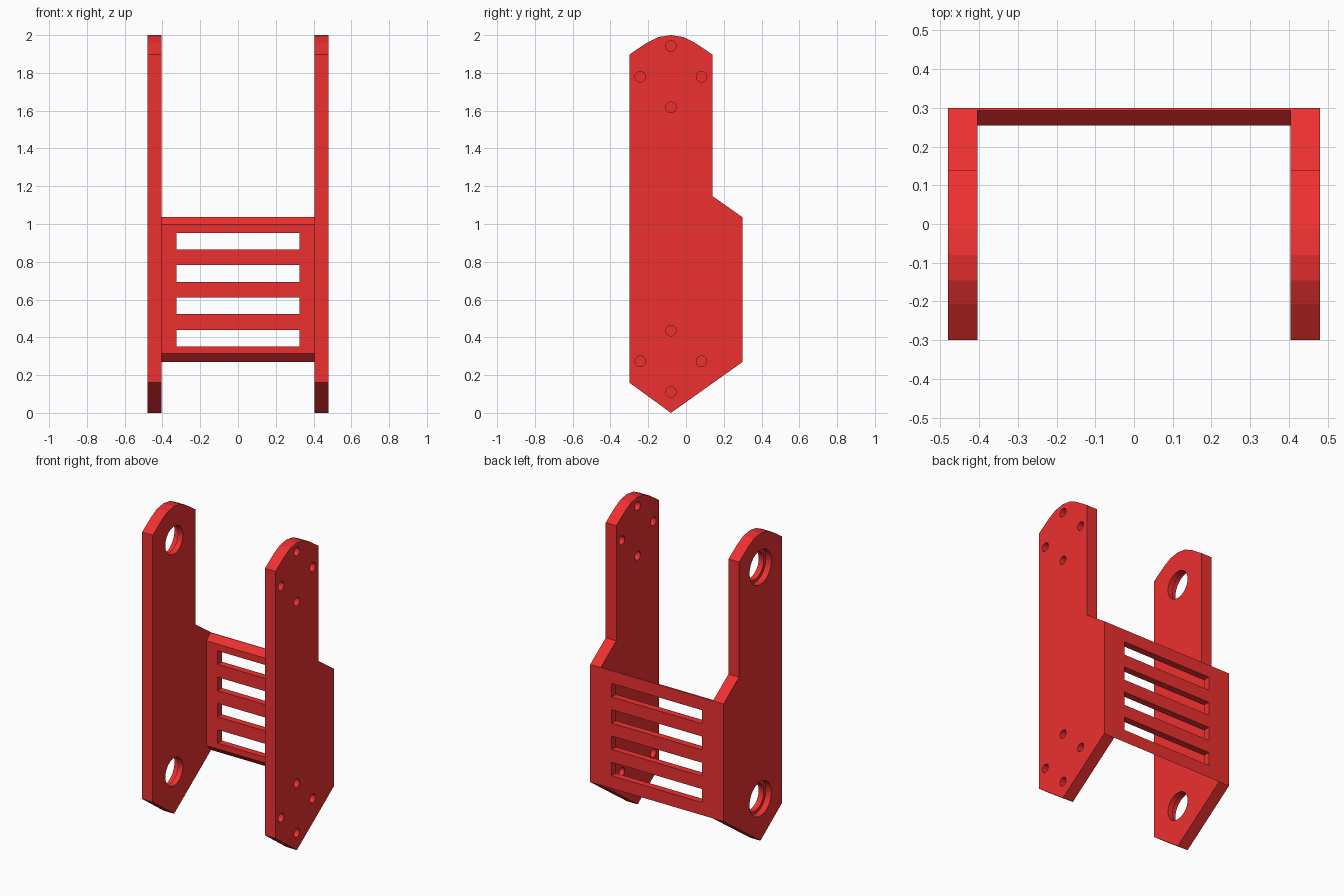
import bpy
from math import sin, cos, pi, radians

if "Cube" in bpy.data.objects:
    bpy.data.objects.remove(bpy.data.objects["Cube"])

red = bpy.data.materials.new("red")
red.diffuse_color = (0.85, 0.03, 0.03, 1)
red.use_nodes = True
red.node_tree.nodes["Principled BSDF"].inputs["Base Color"].default_value = red.diffuse_color

HUB_Y, TOP_Z, LOW_Z = -0.08, 1.78, 0.273   # bearing centres on the plates
X_IN, X_OUT = 0.404, 0.48


def prism(name, profile, x0, x1):
    """Extrude a (y, z) profile along x."""
    n = len(profile)
    verts = [(x, y, z) for x in (x0, x1) for y, z in profile]
    faces = [list(range(n))[::-1], list(range(n, 2 * n))]
    faces += [[i, (i + 1) % n, n + (i + 1) % n, n + i] for i in range(n)]
    me = bpy.data.meshes.new(name)
    me.from_pydata(verts, [], faces)
    me.materials.append(red)
    ob = bpy.data.objects.new(name, me)
    bpy.context.collection.objects.link(ob)
    return ob


def circle(y, z, r, n):
    return [(y + r * cos(2 * pi * i / n), z + r * sin(2 * pi * i / n)) for i in range(n)]


def cut(ob, profile, x0, x1):
    """Subtract an extruded profile and discard the cutter."""
    cutter = prism("cutter", profile, x0, x1)
    cutter.hide_render = True
    mod = ob.modifiers.new("cut", 'BOOLEAN')
    mod.operation, mod.solver, mod.object = 'DIFFERENCE', 'EXACT', cutter
    bpy.context.view_layer.objects.active = ob
    bpy.ops.object.modifier_apply(modifier=mod.name)
    bpy.data.objects.remove(cutter)


# Side plate outline: pointed foot, stepped back edge, rounded top
outline = [(-0.30, 0.16), (HUB_Y, 0.0), (0.30, 0.27), (0.30, 1.035), (0.14, 1.148), (0.14, 1.897)]
for a in (35, 17.5, 0, -17.5, -35):
    outline.append((HUB_Y + 0.22 * sin(radians(a)), TOP_Z + 0.22 * cos(radians(a))))
outline.append((-0.30, 1.897))

right_plate = prism("right_side_plate", outline, X_IN, X_OUT)
left_plate = prism("left_side_plate", outline, -X_OUT, -X_IN)

for z in (LOW_Z, TOP_Z):
    # Four screw holes around each hub on the right plate
    for dy, dz in ((1, 0), (0, 1), (-1, 0), (0, -1)):
        cut(right_plate, circle(HUB_Y + 0.162 * dy, z + 0.162 * dz, 0.028, 20), X_IN - 0.1, X_OUT + 0.1)
    # Stepped bearing hole on the left plate
    cut(left_plate, circle(HUB_Y, z, 0.09, 40), -X_OUT - 0.1, -X_IN + 0.1)
    cut(left_plate, circle(HUB_Y, z, 0.112, 40), -X_OUT - 0.1, -X_OUT + 0.04)

# Slotted back panel joining the plates
panel = prism("back_panel", [(0.255, 0.315), (0.30, 0.27), (0.30, 1.035), (0.293, 1.037), (0.255, 0.997)],
              -X_IN, X_IN)
for i in range(4):
    z = 0.352 + 0.171 * i
    cut(panel, [(0.2, z), (0.4, z), (0.4, z + 0.088), (0.2, z + 0.088)], -0.325, 0.325)
